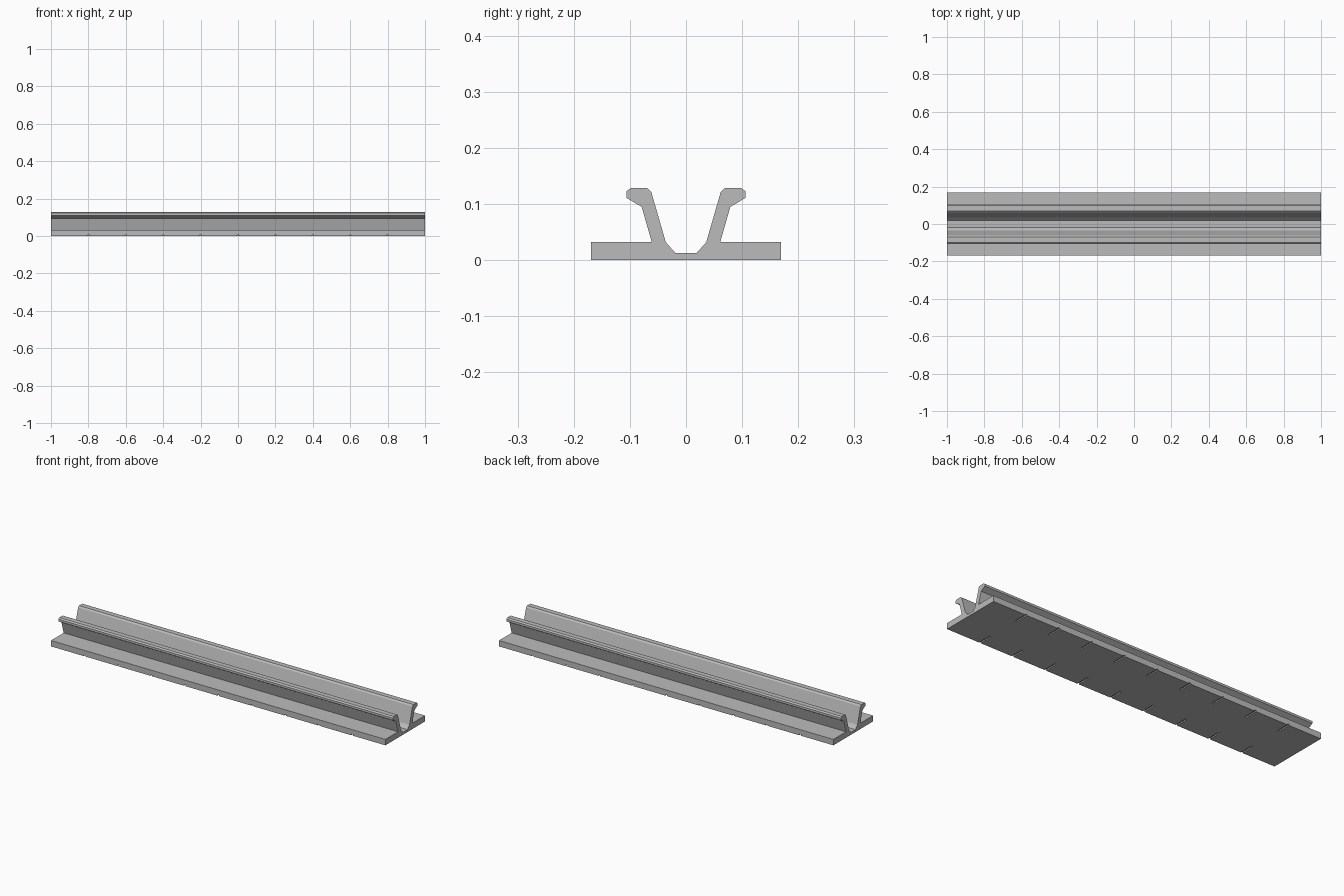
import bpy
import bmesh
from mathutils import Matrix

cube = bpy.data.objects.get("Cube")
if cube:
    bpy.data.objects.remove(cube, do_unlink=True)

LENGTH = 2.0

grey = bpy.data.materials.new("light_grey")
grey.use_nodes = True
colour = (0.5, 0.5, 0.5, 1)
grey.diffuse_color = colour
grey.node_tree.nodes["Principled BSDF"].inputs["Base Color"].default_value = colour


def make_object(name, bm):
    bmesh.ops.recalc_face_normals(bm, faces=bm.faces)
    mesh = bpy.data.meshes.new(name)
    bm.to_mesh(mesh)
    bm.free()
    mesh.materials.append(grey)
    obj = bpy.data.objects.new(name, mesh)
    bpy.context.collection.objects.link(obj)
    return obj


# Rail: half cross-section (y, z), mirrored and extruded along x
half = [(0.169, 0), (0.169, 0.032), (0.061, 0.032), (0.079, 0.095),
        (0.106, 0.111), (0.106, 0.123), (0.098, 0.129), (0.070, 0.129),
        (0.062, 0.122), (0.036, 0.032), (0.019, 0.013)]
profile = half + [(-y, z) for y, z in reversed(half)]

bm = bmesh.new()
end = bm.faces.new([bm.verts.new((-LENGTH / 2, y, z)) for y, z in profile])
grown = bmesh.ops.extrude_face_region(bm, geom=[end], use_keep_orig=True)
moved = [v for v in grown["geom"] if isinstance(v, bmesh.types.BMVert)]
bmesh.ops.translate(bm, verts=moved, vec=(LENGTH, 0, 0))
rail = make_object("rail", bm)

# Small drainage slots under both flanges, evenly spaced
bm = bmesh.new()
for i in range(-4, 5):
    for side in (-1, 1):
        place = Matrix.Translation((i * 0.2, side * 0.145, 0))
        size = Matrix.Diagonal((0.01, 0.1, 0.012, 1))
        bmesh.ops.create_cube(bm, size=1, matrix=place @ size)
cutter = make_object("slot_cutter", bm)
cutter.hide_render = True

cut = rail.modifiers.new("slots", "BOOLEAN")
cut.operation = "DIFFERENCE"
cut.solver = "EXACT"
cut.object = cutter
bpy.context.view_layer.objects.active = rail
bpy.ops.object.modifier_apply(modifier=cut.name)
bpy.data.objects.remove(cutter, do_unlink=True)
